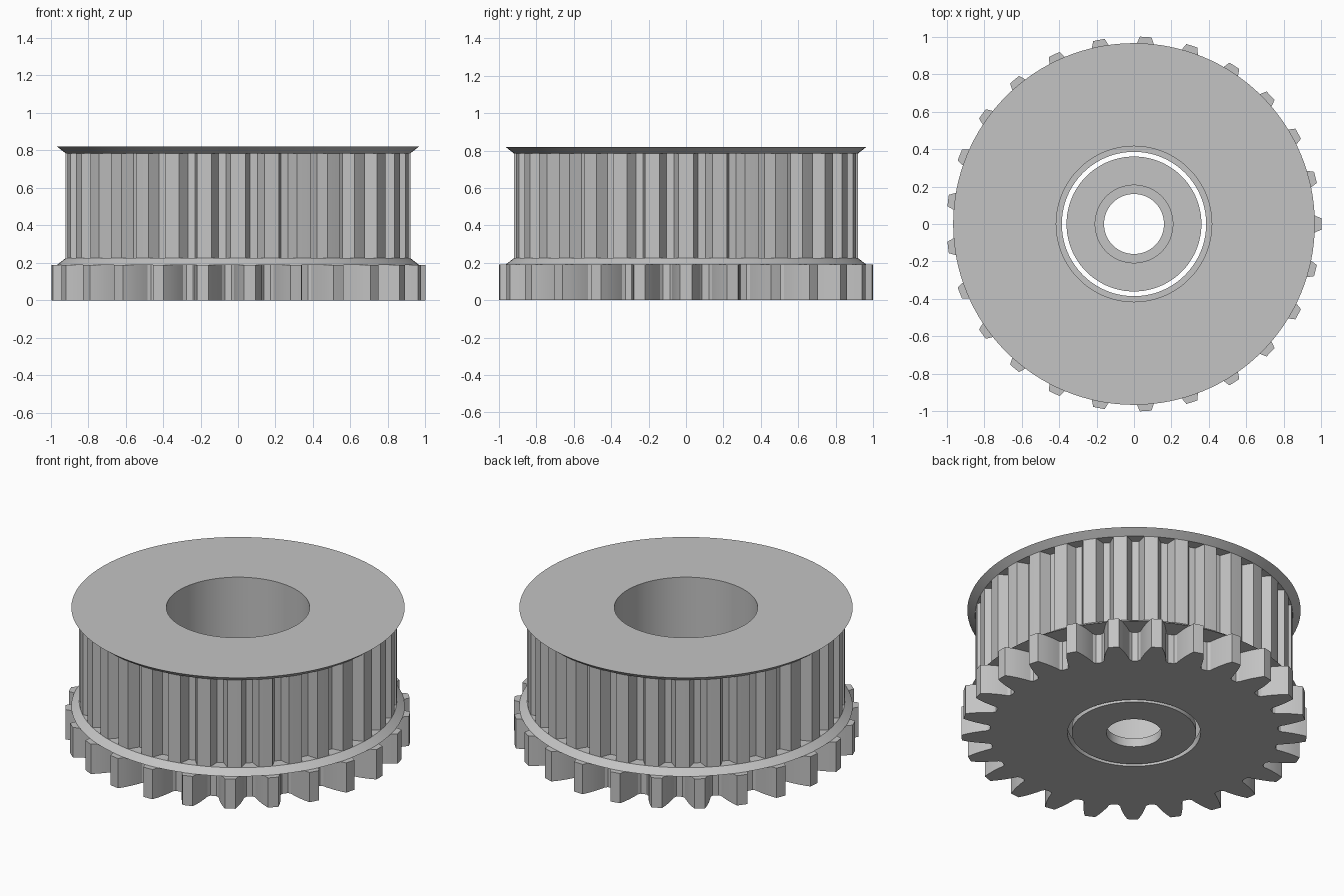
import bpy, bmesh, math

if "Cube" in bpy.data.objects:
    bpy.data.objects.remove(bpy.data.objects["Cube"], do_unlink=True)

steel = bpy.data.materials.new("light grey steel")
steel.use_nodes = True
steel.diffuse_color = (0.55, 0.55, 0.55, 1)
steel.node_tree.nodes["Principled BSDF"].inputs["Base Color"].default_value = (0.55, 0.55, 0.55, 1)

GEAR_TOP, BELT_LOW, BELT_HIGH, TOP = 0.19, 0.225, 0.785, 0.82
RIM, BELT_R, BORE = 0.965, 0.92, 0.415


def toothed(count, half):
    """Outline as (radius, angle) pairs, mirroring half a tooth around its centre."""
    step = 2 * math.pi / count
    tooth = [(r, -a) for r, a in half[::-1] if a > 0] + half
    return [(r, i * step + a) for i in range(count) for r, a in tooth]


def circle(radius, like):
    """Circle sharing the angles of another outline."""
    return [(radius, a) for _, a in like]


def ring(name, sections):
    """Closed ring: each (outline, z) section is bridged to the next, last to first."""
    bm = bmesh.new()
    loops = [[bm.verts.new((r * math.cos(a), r * math.sin(a), z)) for r, a in outline]
             for outline, z in sections]
    for i, low in enumerate(loops):
        high = loops[(i + 1) % len(loops)]
        for j in range(len(low)):
            k = (j + 1) % len(low)
            bm.faces.new((low[j], low[k], high[k], high[j]))
    bmesh.ops.recalc_face_normals(bm, faces=bm.faces)
    mesh = bpy.data.meshes.new(name)
    bm.to_mesh(mesh)
    bm.free()
    mesh.materials.append(steel)
    obj = bpy.data.objects.new(name, mesh)
    bpy.context.collection.objects.link(obj)
    bpy.ops.object.select_all(action='DESELECT')
    obj.select_set(True)
    bpy.context.view_layer.objects.active = obj
    bpy.ops.object.shade_smooth_by_angle(angle=math.radians(20))
    return obj


def lathe(name, profile):
    """Plain turned ring from (radius, z) points."""
    base = [(1, 2 * math.pi * i / 128) for i in range(128)]
    return ring(name, [(circle(r, base), z) for r, z in profile])


# Spur gear with a retaining lip inside its bore
gear = toothed(25, [(1.0, 0.0), (1.0, 0.031), (0.965, 0.047), (0.926, 0.063),
                    (0.88, 0.079), (0.85, 0.088), (0.836, 0.104)])
lip, bore = circle(0.385, gear), circle(BORE, gear)
ring("spur_gear", [(gear, 0), (gear, GEAR_TOP), (bore, GEAR_TOP),
                   (bore, 0.05), (lip, 0.05), (lip, 0)])

# Grooved belt drum
drum = toothed(32, [(BELT_R, 0.0), (BELT_R, 0.043), (0.855, 0.075), (0.855, 0.09)])
drum_bore = circle(BORE, drum)
ring("belt_drum", [(drum, BELT_LOW), (drum, BELT_HIGH),
                   (drum_bore, BELT_HIGH), (drum_bore, BELT_LOW)])

# Flared flanges that keep the belt in place
lathe("lower_flange", [(RIM, GEAR_TOP), (BELT_R, BELT_LOW), (BORE, BELT_LOW), (BORE, GEAR_TOP)])
lathe("upper_flange", [(BELT_R, BELT_HIGH), (RIM, TOP), (BORE, TOP), (BORE, BELT_HIGH)])

# Loose centre washer with a low raised collar
lathe("centre_washer", [(0.36, 0), (0.36, 0.04), (0.21, 0.04), (0.21, 0.055),
                        (0.16, 0.055), (0.16, 0)])
